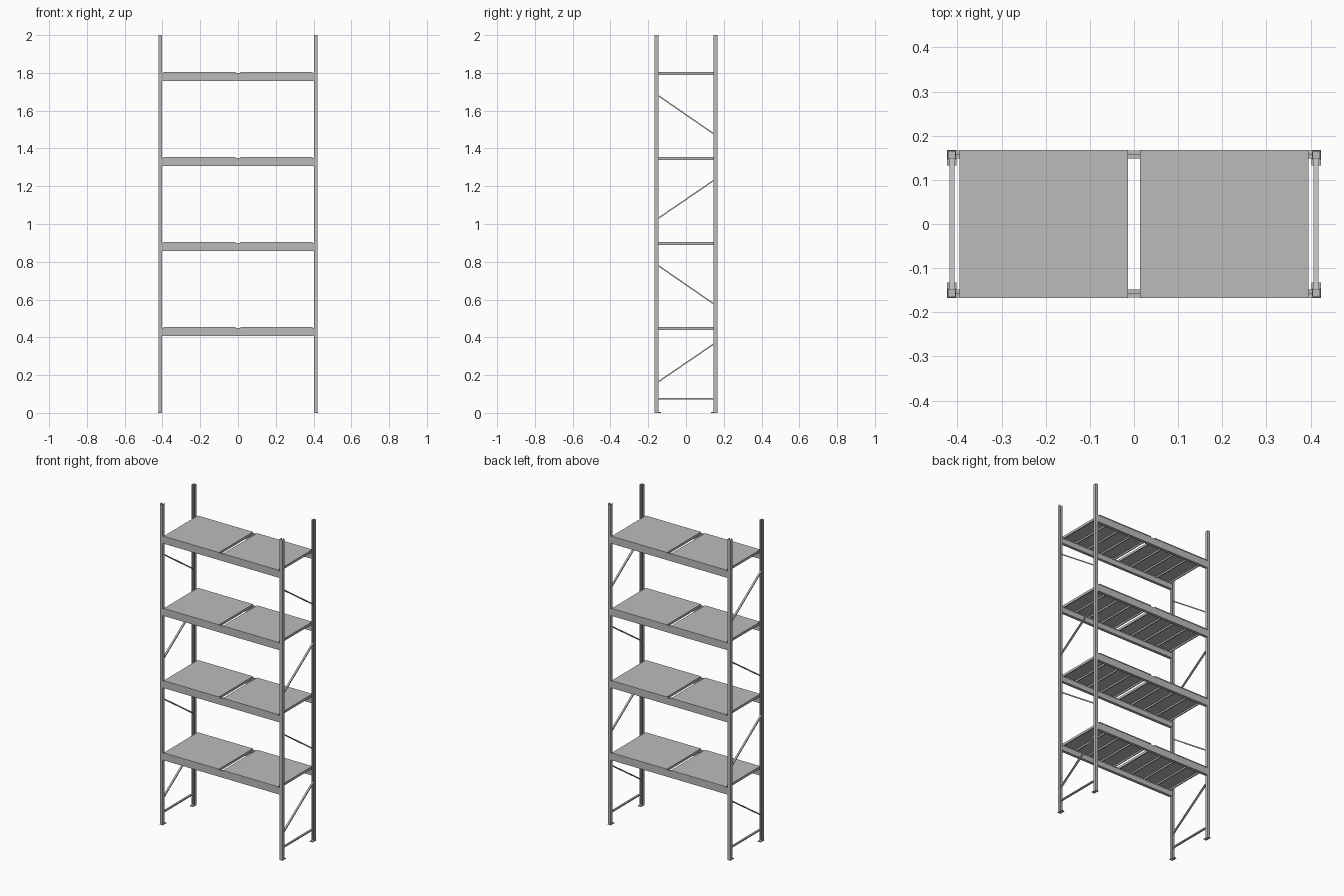
import bpy
import bmesh
from mathutils import Vector

cube = bpy.data.objects.get("Cube")
if cube:
    bpy.data.objects.remove(cube, do_unlink=True)

steel = bpy.data.materials.new("grey steel")
steel.use_nodes = True
colour = (0.5, 0.5, 0.5, 1)
steel.diffuse_color = colour
steel.node_tree.nodes["Principled BSDF"].inputs["Base Color"].default_value = colour


def finish(name, bm):
    bmesh.ops.recalc_face_normals(bm, faces=bm.faces)
    mesh = bpy.data.meshes.new(name)
    bm.to_mesh(mesh)
    bm.free()
    mesh.materials.append(steel)
    obj = bpy.data.objects.new(name, mesh)
    bpy.context.collection.objects.link(obj)
    return obj


def box(name, x, y, z):
    """Box from (min, max) pairs."""
    bm = bmesh.new()
    bmesh.ops.create_cube(bm, size=1)
    for v in bm.verts:
        v.co = [(a + b) / 2 + c * (b - a) for (a, b), c in zip((x, y, z), v.co)]
    return finish(name, bm)


def extrude(name, outline, shift):
    """Closed outline swept along a straight line."""
    bm = bmesh.new()
    face = bm.faces.new([bm.verts.new(p) for p in outline])
    swept = bmesh.ops.extrude_face_region(bm, geom=[face], use_keep_orig=True)
    verts = [g for g in swept["geom"] if isinstance(g, bmesh.types.BMVert)]
    bmesh.ops.translate(bm, verts=verts, vec=shift)
    return finish(name, bm)


def brace(name, x, z0, z1):
    """Square tube between the front and back posts."""
    a, b = Vector((x, -0.15, z0)), Vector((x, 0.15, z1))
    up = Vector((0, 0, 0.004))
    side = Vector((0.0055, 0, 0))
    extrude(name, [a - side - up, a + side - up, a + side + up, a - side + up], b - a)


# Upright posts: lipped channels open towards the inside of the frame
W, T, LIP = 0.0095, 0.002, 0.006
half = [(W, 0.166), (W, 0.146), (LIP, 0.146), (LIP, 0.148),
        (W - T, 0.148), (W - T, 0.164)]
channel = half + [(-x, y) for x, y in reversed(half)]
for sx, side in ((1, "left"), (-1, "right")):
    cx = sx * 0.4125
    for sy, end in ((1, "back"), (-1, "front")):
        extrude(f"{end}_{side}_post", [(cx + x, sy * y, 0) for x, y in channel], (0, 0, 2))
        box(f"{end}_{side}_foot", (cx - 0.0105, cx + 0.0105),
            sorted((sy * 0.132, sy * 0.167)), (0, 0.004))
    # Side frame bracing
    brace(f"{side}_bottom_brace", cx, 0.075, 0.075)
    for i, (z0, z1) in enumerate(((0.162, 0.367), (0.782, 0.575),
                                  (1.028, 1.233), (1.682, 1.475))):
        brace(f"{side}_diagonal_brace_{i + 1}", cx, z0, z1)

# Shelf levels
for level in range(1, 5):
    top = level * 0.45 + 0.005
    # Stepped beams with a lower inner ledge
    for sy, end in ((1, "back"), (-1, "front")):
        profile = [(0.148, -0.048), (0.166, -0.048), (0.166, -0.005),
                   (0.156, -0.005), (0.156, -0.016), (0.148, -0.016)]
        extrude(f"{end}_beam_{level}",
                [(-0.403, sy * y, top + z) for y, z in profile], (0.806, 0, 0))
    # Two deck panels with end flanges and stiffening ribs underneath
    for sx, side in ((1, "left"), (-1, "right")):
        box(f"{side}_deck_{level}", sorted((sx * 0.014, sx * 0.395)),
            (-0.168, 0.168), (top - 0.005, top))
        for i in range(5):
            x = sx * (0.017 + i * 0.09375)
            box(f"{side}_deck_rib_{level}_{i + 1}", (x - 0.003, x + 0.003),
                (-0.155, 0.155), (top - 0.015, top - 0.004))
